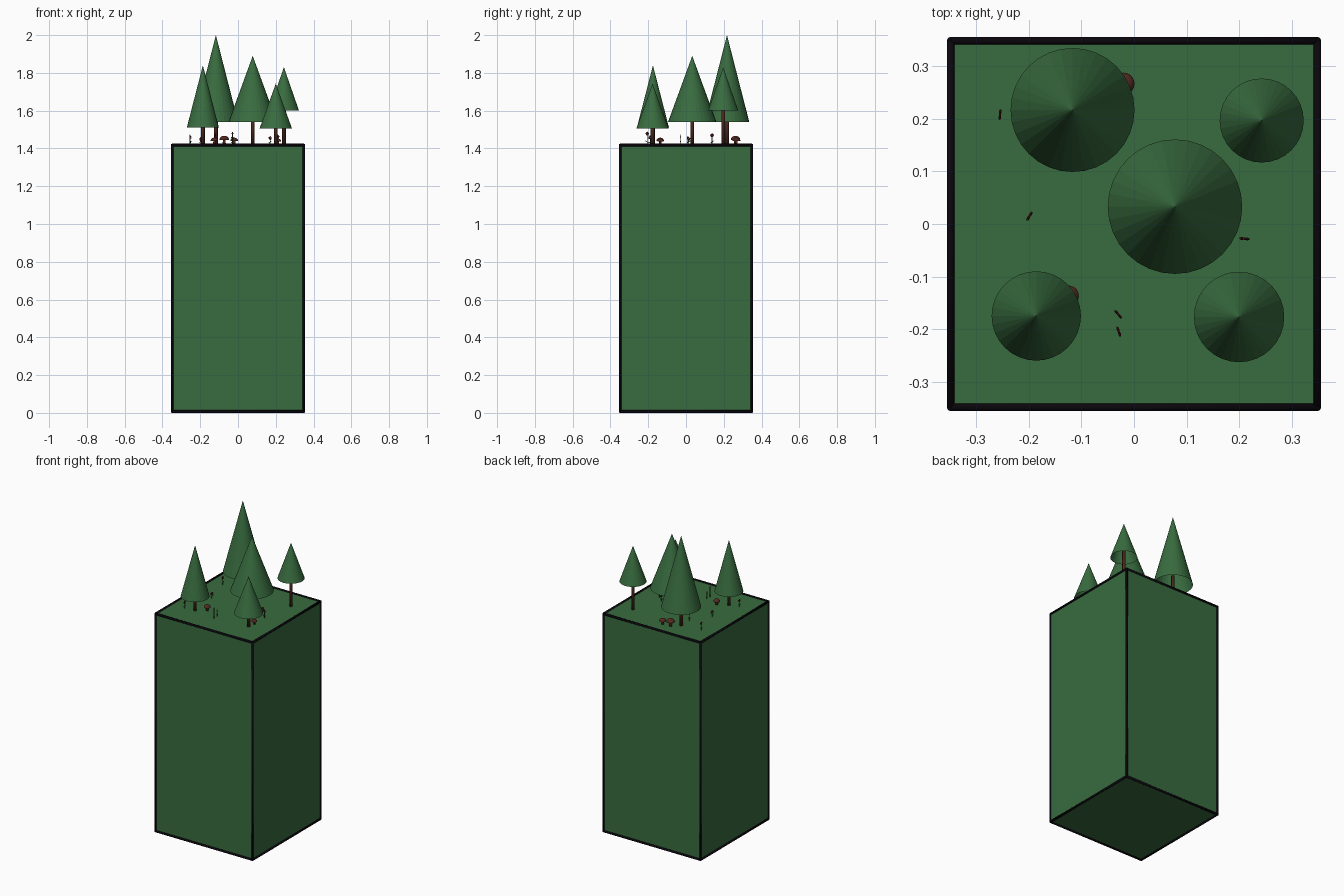
import bpy, bmesh, math
from mathutils import Matrix, Vector

if "Cube" in bpy.data.objects:
    bpy.data.objects.remove(bpy.data.objects["Cube"])


def material(name, rgb):
    m = bpy.data.materials.new(name)
    m.diffuse_color = (*rgb, 1)
    m.use_nodes = True
    m.node_tree.nodes["Principled BSDF"].inputs["Base Color"].default_value = m.diffuse_color
    return m


GREEN = material("green", (0.04, 0.15, 0.05))
BLACK = material("black", (0.003, 0.002, 0.004))
BROWN = material("bark", (0.07, 0.02, 0.012))
CAP = material("mushroom_cap", (0.085, 0.022, 0.015))
RED = material("petal_red", (0.13, 0.01, 0.015))
LEAF = material("leaf_green", (0.02, 0.07, 0.02))

TOP = 1.418      # height of the grass surface
BASE = 0.007
HALF = 0.349


def finish(name, bm, mat, smooth=False):
    me = bpy.data.meshes.new(name)
    bm.to_mesh(me)
    bm.free()
    me.materials.append(mat)
    for p in me.polygons:
        p.use_smooth = smooth
    ob = bpy.data.objects.new(name, me)
    bpy.context.collection.objects.link(ob)
    return ob


def cone(bm, a, b, r1, r2, sides, caps=True):
    """Cone or cylinder running from point a to point b."""
    a, b = Vector(a), Vector(b)
    d = b - a
    rot = Vector((0, 0, 1)).rotation_difference(d).to_matrix().to_4x4()
    bmesh.ops.create_cone(bm, cap_ends=caps, segments=sides, radius1=r1, radius2=r2,
                          depth=d.length, matrix=Matrix.Translation((a + b) / 2) @ rot)


# Tall block
bm = bmesh.new()
size = Matrix.Diagonal((2 * HALF, 2 * HALF, TOP - BASE, 1))
bmesh.ops.create_cube(bm, size=1, matrix=Matrix.Translation((0, 0, (TOP + BASE) / 2)) @ size)
edges = [(e.verts[0].co.copy(), e.verts[1].co.copy()) for e in bm.edges]
corners = [v.co.copy() for v in bm.verts]
finish("ground_block", bm, GREEN)

# Black tubes along every block edge, with rounded corners
bm = bmesh.new()
for a, b in edges:
    cone(bm, a, b, 0.007, 0.007, 12)
for c in corners:
    bmesh.ops.create_uvsphere(bm, u_segments=12, v_segments=8, radius=0.007,
                              matrix=Matrix.Translation(c))
finish("edge_outline", bm, BLACK, True)

# Trees: x, y, foliage radius, foliage base, tip
TREES = [
    (-0.117, 0.217, 0.118, 1.54, 2.0),
    (0.078, 0.033, 0.128, 1.54, 1.89),
    (0.243, 0.197, 0.080, 1.60, 1.83),
    (-0.186, -0.175, 0.085, 1.51, 1.84),
    (0.200, -0.177, 0.086, 1.505, 1.743),
]
for i, (x, y, r, z0, z1) in enumerate(TREES, 1):
    bm = bmesh.new()
    cone(bm, (x, y, z0), (x, y, z1), r, 0, 32, caps=False)
    finish(f"foliage_{i}", bm, GREEN)
    bm = bmesh.new()
    cone(bm, (x, y, TOP), (x, y, z0 + 0.06), 0.01, 0.01, 16)
    finish(f"trunk_{i}", bm, BROWN, True)

# Mushrooms: x, y, cap radius, top height
MUSHROOMS = [
    (-0.073, 0.262, 0.025, 1.467),
    (-0.020, 0.267, 0.021, 1.457),
    (-0.125, -0.137, 0.020, 1.457),
    (0.212, -0.135, 0.017, 1.452),
]
for i, (x, y, r, z) in enumerate(MUSHROOMS, 1):
    h = r * 0.8
    bm = bmesh.new()
    bmesh.ops.create_uvsphere(bm, u_segments=20, v_segments=12, radius=1)
    bmesh.ops.bisect_plane(bm, geom=bm.verts[:] + bm.edges[:] + bm.faces[:],
                           plane_co=(0, 0, -0.05), plane_no=(0, 0, -1), clear_outer=True)
    bmesh.ops.holes_fill(bm, edges=[e for e in bm.edges if e.is_boundary])
    bmesh.ops.transform(bm, verts=bm.verts, matrix=Matrix.Translation((x, y, z - h))
                        @ Matrix.Diagonal((r, r, h, 1)))
    finish(f"mushroom_cap_{i}", bm, CAP)
    bm = bmesh.new()
    cone(bm, (x, y, TOP), (x, y, z - h), r * 0.35, r * 0.28, 12)
    finish(f"mushroom_stem_{i}", bm, CAP, True)

# Flowers: x, y, heading of the bloom in degrees, bloom height
FLOWERS = [
    (-0.255, 0.208, 85, 1.464),
    (-0.199, 0.015, 60, 1.450),
    (0.210, -0.028, -5, 1.462),
    (0.170, 0.010, 30, 1.455),
    (-0.030, -0.172, -50, 1.455),
    (-0.029, -0.205, -70, 1.478),
    (-0.250, -0.190, 80, 1.458),
    (-0.120, 0.138, 75, 1.470),
]
for i, (x, y, deg, z) in enumerate(FLOWERS, 1):
    place = Matrix.Translation((x, y, 0)) @ Matrix.Rotation(math.radians(deg), 4, 'Z')
    # petals around an upright disc
    bm = bmesh.new()
    for k in range(5):
        t = math.tau * k / 5 + math.pi / 2
        centre = Matrix.Translation((0.006 * math.cos(t), 0, z + 0.006 * math.sin(t)))
        bmesh.ops.create_icosphere(bm, subdivisions=1, radius=0.0048,
                                   matrix=centre @ Matrix.Diagonal((1, 0.5, 1, 1)))
    bm.transform(place)
    finish(f"flower_petals_{i}", bm, RED)
    # stem with two leaves
    bm = bmesh.new()
    cone(bm, (0, 0, TOP), (0, 0, z), 0.0018, 0.0018, 6)
    for s in (-1, 1):
        leaf = (Matrix.Translation((s * 0.005, 0, TOP + 0.016 + s * 0.003))
                @ Matrix.Rotation(-s * 0.6, 4, 'Y') @ Matrix.Diagonal((0.007, 0.003, 0.002, 1)))
        bmesh.ops.create_icosphere(bm, subdivisions=1, radius=1, matrix=leaf)
    bm.transform(place)
    finish(f"flower_stem_{i}", bm, LEAF)
